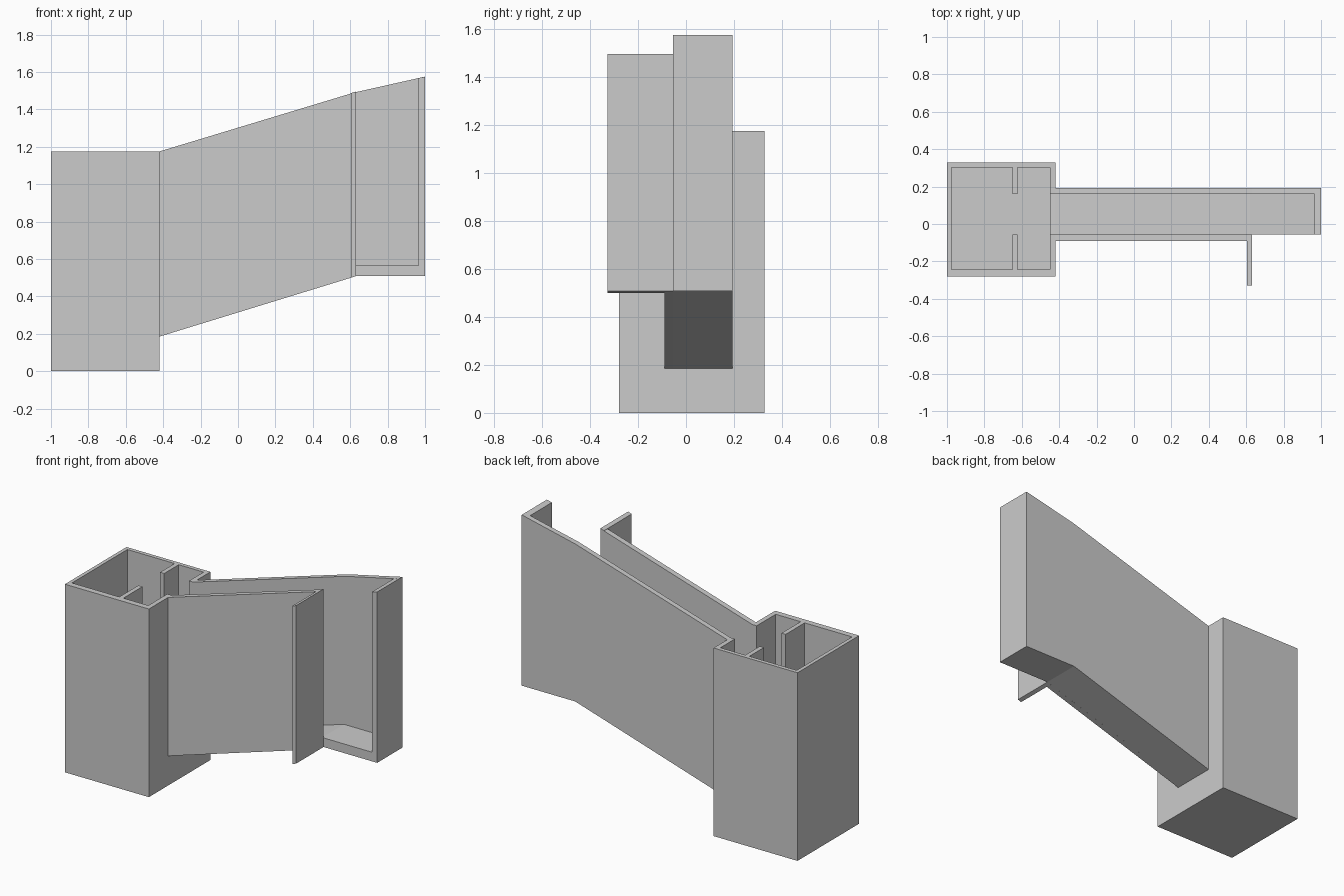
import bpy, bmesh
from mathutils import Vector

if "Cube" in bpy.data.objects:
    bpy.data.objects.remove(bpy.data.objects["Cube"])


def prism(name, outline, axis, lo, hi):
    """Extrude an outline along 'z' (points are x, y) or 'y' (points are x, z)."""
    bm = bmesh.new()
    if axis == 'z':
        verts = [bm.verts.new((a, b, lo)) for a, b in outline]
        move = Vector((0, 0, hi - lo))
    else:
        verts = [bm.verts.new((a, lo, b)) for a, b in outline]
        move = Vector((0, hi - lo, 0))
    face = bm.faces.new(verts)
    ext = bmesh.ops.extrude_face_region(bm, geom=[face], use_keep_orig=True)
    bmesh.ops.translate(bm, vec=move, verts=[
        g for g in ext['geom'] if isinstance(g, bmesh.types.BMVert)])
    bmesh.ops.recalc_face_normals(bm, faces=bm.faces[:])
    mesh = bpy.data.meshes.new(name)
    bm.to_mesh(mesh)
    bm.free()
    obj = bpy.data.objects.new(name, mesh)
    bpy.context.collection.objects.link(obj)
    return obj


def rect(a0, b0, a1, b1):
    return [(a0, b0), (a1, b0), (a1, b1), (a0, b1)]


# passage inner sides, and x / z of its start, bend and end
Y0, Y1 = -0.055, 0.16
XS, XB, XE = -0.42, 0.63, 1.0
BOT, LAND = 0.185, 0.508
TOP, TOP_BEND, TOP_END = 1.175, 1.492, 1.575

# room walls: outer shell, open doorway and two divider stubs in one plan
room = [(XS, Y0), (XS, -0.28), (-1, -0.28), (-1, 0.328), (XS, 0.328), (XS, Y1),
        (-0.45, Y1), (-0.45, 0.303), (-0.622, 0.303), (-0.622, Y1),
        (-0.65, Y1), (-0.65, 0.303), (-0.977, 0.303), (-0.977, -0.243),
        (-0.65, -0.243), (-0.65, Y0), (-0.622, Y0), (-0.622, -0.243),
        (-0.45, -0.243), (-0.45, Y0)]
prism("room_walls", room, 'z', 0, TOP)

# room floor
prism("room_floor", rect(-0.977, -0.243, -0.45, 0.303), 'z', 0, 0.055)

# ramp with door sill and landing
ramp = [(-0.45, 0), (XS, 0), (XS, BOT), (XB, LAND), (0.965, LAND),
        (0.965, 0.565), (XB - 0.01, 0.565), (XS, 0.245), (-0.45, 0.24)]
prism("ramp_floor", ramp, 'y', Y0, Y1)

# long back wall
prism("back_wall", [(XS, BOT), (XB, LAND), (XE, LAND), (XE, TOP_END),
                    (XB, TOP_BEND), (XS, TOP)], 'y', Y1, 0.193)

# shorter front wall along the ramp
prism("front_wall", [(XS, BOT), (0.605, 0.5), (0.605, 1.485), (XS, TOP)],
      'y', -0.09, Y0)

# wing wall standing out at the front
prism("wing_wall", [(0.605, 0.5), (XB, LAND), (XB, 1.495), (0.605, 1.487)],
      'y', -0.328, Y0)

# end wall of the landing
prism("end_wall", [(0.965, LAND), (XE, LAND), (XE, TOP_END), (0.965, 1.567)],
      'y', Y0, Y1)
